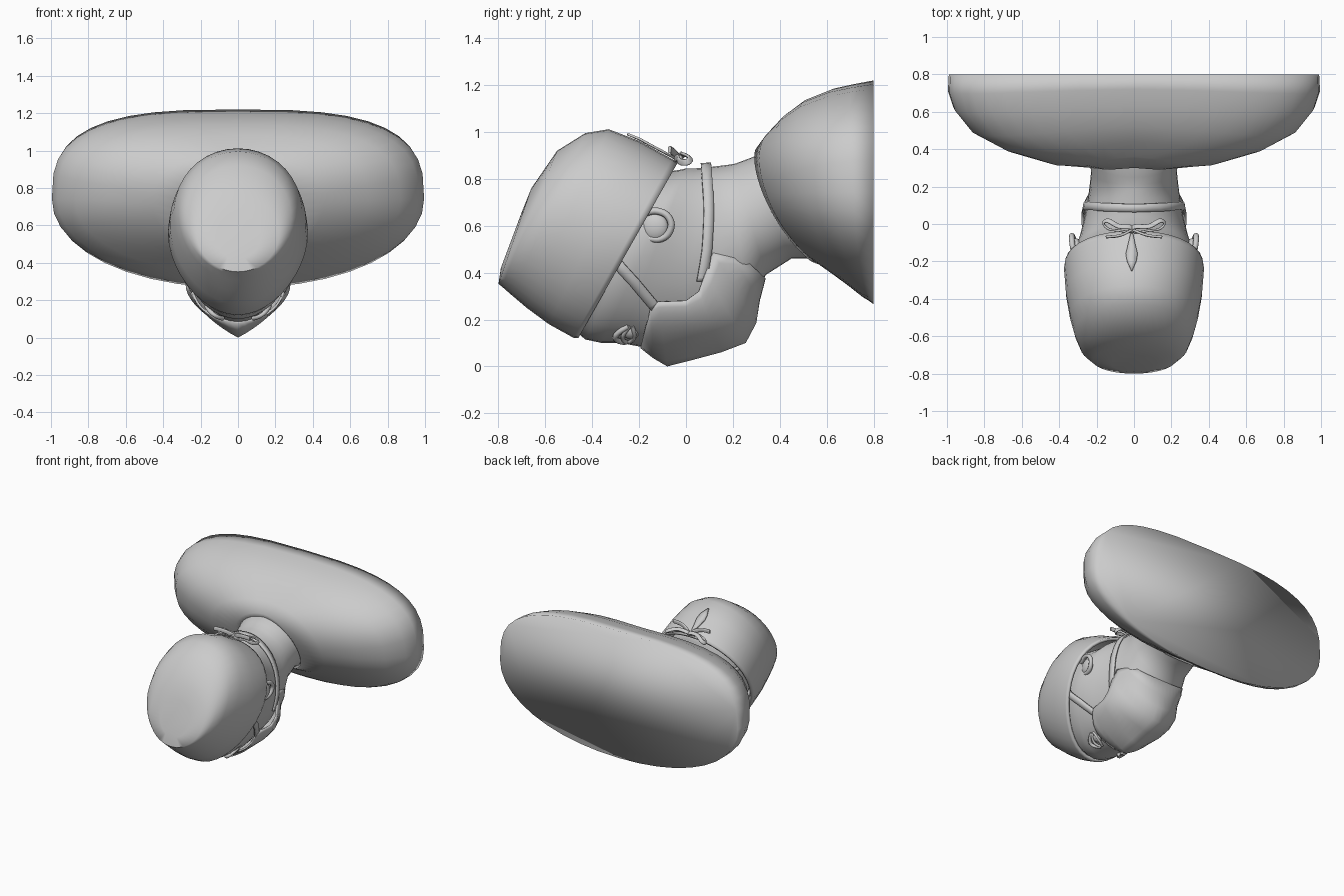
import bpy, bmesh
from math import sin, cos, pi, copysign
from mathutils import Vector

if "Cube" in bpy.data.objects:
    bpy.data.objects.remove(bpy.data.objects["Cube"])

N = 40


def make(name, verts, faces, smooth=50):
    me = bpy.data.meshes.new(name)
    me.from_pydata([tuple(v) for v in verts], [], faces)
    bm = bmesh.new()
    bm.from_mesh(me)
    bmesh.ops.recalc_face_normals(bm, faces=bm.faces)
    bm.to_mesh(me)
    bm.free()
    ob = bpy.data.objects.new(name, me)
    bpy.context.collection.objects.link(ob)
    bpy.ops.object.select_all(action='DESELECT')
    ob.select_set(True)
    bpy.context.view_layer.objects.active = ob
    if smooth:
        bpy.ops.object.shade_smooth_by_angle(angle=smooth * pi / 180)
    else:
        bpy.ops.object.shade_smooth()
    return ob


def grid(name, rows, closed=False, caps=(False, False), smooth=50):
    n = len(rows[0])
    faces = [(r * n + i, r * n + (i + 1) % n, (r + 1) * n + (i + 1) % n, (r + 1) * n + i)
             for r in range(len(rows) - 1) for i in range(n if closed else n - 1)]
    if caps[0]:
        faces.append(tuple(range(n)))
    if caps[1]:
        faces.append(tuple(range((len(rows) - 1) * n, len(rows) * n)))
    return make(name, [v for r in rows for v in r], faces, smooth)


def ring(yb, zb, yf, zf, w, egg=0, sag=0, nb=2, nf=2):
    """Oval through a back point and a front point, half width w."""
    out = []
    for i in range(N):
        a = 2 * pi * i / N
        c, s = cos(a), sin(a)
        e = 2 / (nb if c > 0 else nf)
        k, x = copysign(abs(c) ** e, c), copysign(abs(s) ** e, s)
        out.append(((w * (1 + egg * k)) * x, (yb + yf) / 2 + (yb - yf) / 2 * k - sag * abs(x) ** 1.5,
                    (zb + zf) / 2 + (zb - zf) / 2 * k))
    return out


def thicken(ob, t, offset=-1):
    m = ob.modifiers.new('thickness', 'SOLIDIFY')
    m.thickness, m.offset = t, offset


def wrap(ob, target, gap):
    m = ob.modifiers.new('wrap', 'SHRINKWRAP')
    m.target, m.offset, m.wrap_mode = target, gap, 'ABOVE_SURFACE'


def tube(name, pts, r, cyclic=False, flat=0):
    cu = bpy.data.curves.new(name, 'CURVE')
    cu.dimensions, cu.bevel_depth, cu.bevel_resolution = '3D', r, 2
    cu.extrude, cu.use_fill_caps = flat, True
    sp = cu.splines.new('BEZIER')
    sp.bezier_points.add(len(pts) - 1)
    sp.use_cyclic_u, sp.resolution_u = cyclic, 6
    for b, p in zip(sp.bezier_points, pts):
        b.co = p
        b.handle_left_type = b.handle_right_type = 'AUTO'
    ob = bpy.data.objects.new(name, cu)
    bpy.context.collection.objects.link(ob)
    return ob


def ball(name, loc, scale, rot=(0, 0, 0)):
    bpy.ops.mesh.primitive_uv_sphere_add(segments=20, ring_count=12, location=loc, rotation=rot)
    ob = bpy.context.object
    ob.name, ob.scale = name, scale
    bpy.ops.object.shade_smooth()
    return ob


def ribbon(name, pts, side, target):
    side, steps, rows = Vector(side), 8, []
    P = [Vector(p) for p in pts]
    for a, b in zip(P, P[1:]):
        rows += [a.lerp(b, i / steps) for i in range(steps)]
    rows.append(P[-1])
    ob = grid(name, [[p - side, p, p + side] for p in rows])
    wrap(ob, target, 0.008)
    thicken(ob, 0.012, 1)
    return ob


# torso with capped lower end
grid('torso', [
    ring(.31, .90, .55, .455, .235, 0, .05),
    ring(.30, .93, .54, .445, .26, 0, .07),
    ring(.36, 1.0, .58, .43, .46, 0, .12, 2.2),
    ring(.44, 1.08, .64, .385, .70, 0, .12, 2.5),
    ring(.52, 1.14, .70, .34, .87, 0, .10, 2.7, 2.1),
    ring(.63, 1.185, .755, .295, .965, 0, .07, 2.9, 2.1),
    ring(.72, 1.205, .78, .28, .995, 0, .04, 3, 2.1),
    ring(.80, 1.22, .80, .265, .99, 0, 0, 3, 2.1)], True, (False, True), 0)

# head and neck skin
head = grid('head_and_neck', [
    ring(-.28, .88, -.55, .22, .28, .15),
    ring(-.08, .83, -.43, .115, .325, .12),
    ring(-.02, .84, -.36, .10, .32, .1),
    ring(.0, .845, -.28, .10, .31, .08),
    ring(.04, .845, -.2, .085, .29, .05),
    ring(.1, .85, -.05, .09, .265, .05),
    ring(.14, .855, .14, .13, .245, .05),
    ring(.18, .86, .27, .24, .235),
    ring(.21, .865, .34, .39, .23),
    ring(.25, .88, .45, .46, .235),
    ring(.33, .91, .56, .46, .25, 0, .04),
    ring(.42, .92, .62, .46, .26)], True, (True, True))

# surgical cap
cap = grid('cap', [
    ring(-.035, .87, -.46, .12, .365, .17),
    ring(-.06, .885, -.48, .122, .37, .16),
    ring(-.2, .962, -.585, .18, .362, .12),
    ring(-.33, 1.012, -.68, .25, .342, .08),
    ring(-.43, .995, -.745, .305, .318, .05),
    ring(-.55, .92, -.785, .34, .285, .05),
    ring(-.66, .76, -.80, .352, .22),
    ring(-.70, .66, -.79, .42, .12)], True, (False, True), 60)
thicken(cap, .02)

# face mask: centre ridge (y, z), side edge (x, y, z), ridge sharpness
stations = [(-.195, .078, .235, -.155, .23, .1), (-.14, .035, .25, -.15, .26, .35),
            (-.08, .0, .265, -.12, .275, .5), (.03, .028, .28, .0, .28, .4),
            (.15, .06, .282, .055, .32, .25), (.255, .10, .272, .085, .40, .1),
            (.30, .185, .25, .115, .485, .05), (.315, .28, .235, .2, .465, 0),
            (.34, .375, .2, .27, .44, 0)]
rows = []
for yc, zc, w, ye, ze, k in stations:
    row = []
    for i in range(-10, 11):
        t = i / 10
        f = (1 - k) * (1 - cos(t * pi / 2)) + k * abs(sin(t * pi / 2))
        row.append((w * sin(t * pi / 2), yc + (ye - yc) * f, zc + (ze - zc) * f))
    rows.append(row)
thicken(grid('face_mask', rows), .012)

# mask straps
ribbon('neck_strap', [(-.27, .07, .36), (-.27, .09, .5), (-.265, .1, .65), (-.16, .09, .82), (0, .085, .86),
                      (.16, .09, .82), (.265, .1, .65), (.27, .09, .5), (.27, .07, .36)], (0, .022, 0), head)
for s in (-1, 1):
    ribbon('upper_strap', [(s * .25, -.13, .25), (s * .3, -.22, .36), (s * .33, -.31, .46)],
           (0, .018, .013), head)

# eyes and ears
for s in (-1, 1):
    ball('eyeball', (s * .118, -.235, .158), (.042, .042, .042))
    a, n = Vector((s * .78, .12, .6)), Vector((s * .55, -.1, -.83))
    c = Vector((s * .125, -.24, .137))
    for nm, d in (('upper_lid', -.028), ('lower_lid', .02), ('brow', -.06)):
        tube(nm, [c + a * t * .058 + Vector((0, d * (1 - .8 * t * t), 0)) + n * .014 * (1 - t * t)
                  for t in (-1, -.5, 0, .5, 1)], .009 if d < .03 and d > -.05 else .012)
    ball('ear', (s * .302, -.135, .595), (.03, .06, .06), (0, 0, s * -.2))
    tube('ear_rim', [(s * .315, -.19, .65), (s * .328, -.12, .662), (s * .333, -.07, .63), (s * .328, -.068, .58),
                     (s * .315, -.105, .545), (s * .305, -.16, .545)], .015)

# cap tie: knot, loops, tails and the slit fold
ball('bow_knot', (-.01, -.03, .89), (.02, .018, .016))
for s in (-1, 1):
    tube('bow_loop', [(-.01, -.03, .89), (s * .08, -.012, .905), (s * .16, .012, .875),
                      (s * .155, -.012, .87), (s * .08, -.035, .89)], .006, True, .008)
    tube('bow_tail', [(-.01, -.03, .89), (s * .07, -.06, .92), (s * .15, -.07, .925)], .007, False, .008)
fold = grid('cap_fold', [[(-.012 - w, y, z), (-.015, y, z + .008), (-.012 + w, y, z)] for y, z, w in
                         ((-.05, .89, .006), (-.1, .92, .018), (-.16, .95, .032),
                          (-.2, .968, .025), (-.25, .985, .003))])
wrap(fold, cap, .005)
thicken(fold, .01, 1)
